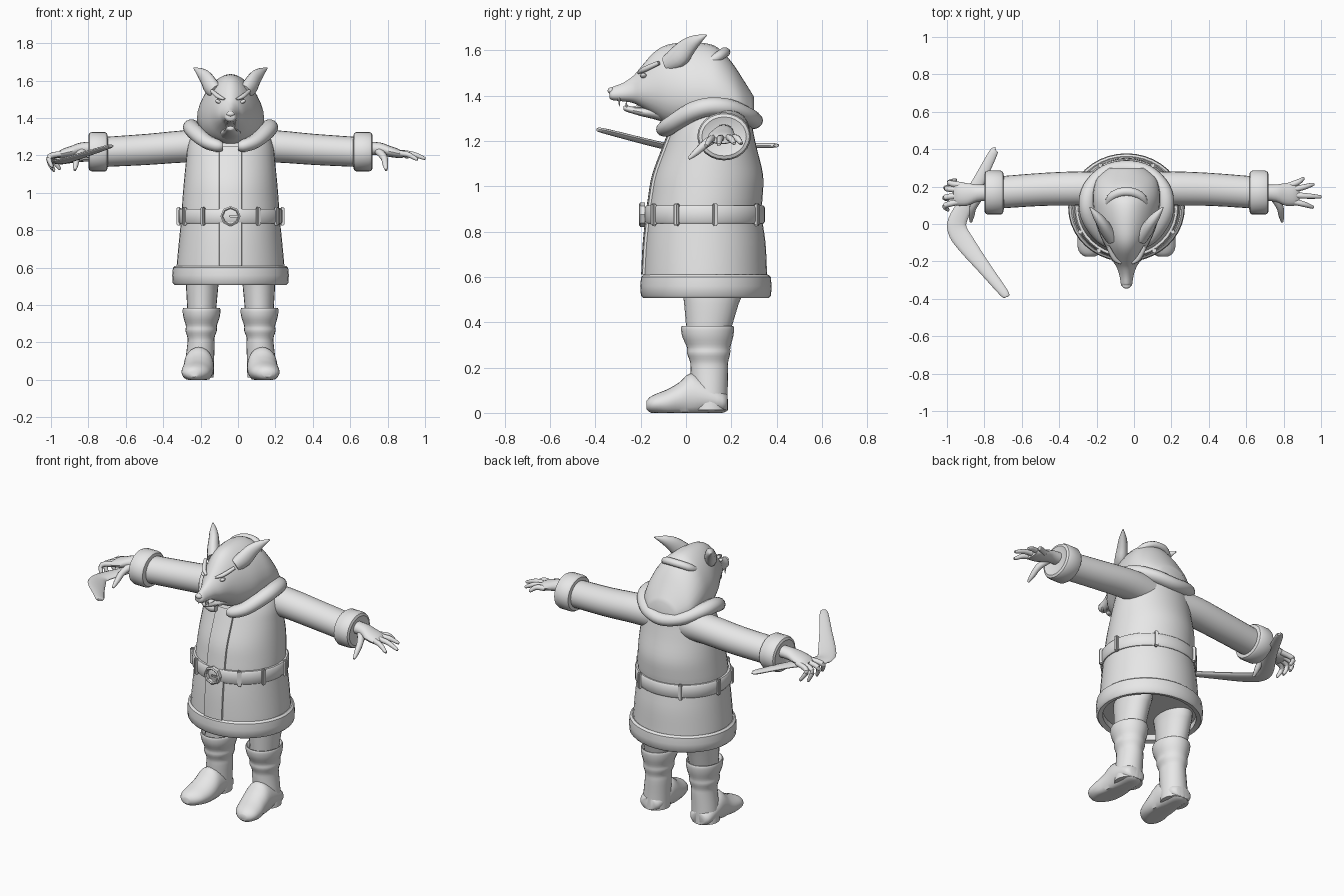
import bpy, bmesh, math
from mathutils import Vector

CX = -0.04  # body centre line
UP = Vector((0, 0, 1))
AXES = {'x': ((0, 1, 0), (0, 0, 1)), 'y': ((1, 0, 0), (0, 0, 1)), 'z': ((1, 0, 0), (0, 1, 0))}
grey = bpy.data.materials.new("plain_grey")
grey.diffuse_color = (0.8, 0.8, 0.8, 1)


def make(name, bm):
    bmesh.ops.recalc_face_normals(bm, faces=bm.faces)
    me = bpy.data.meshes.new(name)
    bm.to_mesh(me)
    bm.free()
    me.materials.append(grey)
    ob = bpy.data.objects.new(name, me)
    bpy.context.collection.objects.link(ob)
    return ob


def spline(rows, n):
    """Catmull-Rom interpolation of section rows."""
    out = []
    for i in range(len(rows) - 1):
        p = [rows[max(i - 1, 0)], rows[i], rows[i + 1], rows[min(i + 2, len(rows) - 1)]]
        for k in range(n):
            t = k / n
            out.append(tuple(b + 0.5 * t * (c - a + t * (2*a - 5*b + 4*c - d + t * (3*(b - c) + d - a)))
                             for a, b, c, d in zip(*p)))
    return out + [tuple(rows[-1])]


def loft(name, rows, axis=None, n=3, sides=24, s=1, cx=CX, egg=0.0, loop=False, caps=True, floor=-1):
    """Skin elliptical sections (x, y, z, half width, half height)."""
    rows = spline(rows, n)
    bm = bmesh.new()
    rings = []
    for i, (x, y, z, a, b) in enumerate(rows):
        if axis:
            A, B = map(Vector, AXES[axis])
        else:
            t = Vector(rows[min(i + 1, len(rows) - 1)][:3]) - Vector(rows[max(i - 1, 0)][:3])
            t.normalize()
            A = t.cross(UP).normalized()
            B = A.cross(t)
        ring = []
        for k in range(sides):
            u, v = math.cos(math.tau * k / sides), math.sin(math.tau * k / sides)
            p = Vector((x, y, z)) + A * (a * u * (1 - egg * v)) + B * (b * v)
            ring.append(bm.verts.new((cx + s * p.x, p.y, max(p.z, floor))))
        rings.append(ring)
    for i in range(len(rings) if loop else len(rings) - 1):
        r, q = rings[i], rings[(i + 1) % len(rings)]
        for k in range(sides):
            j = (k + 1) % sides
            bm.faces.new((r[k], r[j], q[j], q[k]))
    if caps and not loop:
        bm.faces.new(rings[0])
        bm.faces.new(rings[-1])
    return make(name, bm)


def ball(name, loc, size, rot=(0, 0, 0)):
    bm = bmesh.new()
    bmesh.ops.create_uvsphere(bm, u_segments=14, v_segments=8, radius=1)
    ob = make(name, bm)
    ob.location, ob.scale, ob.rotation_euler = loc, size, rot
    return ob


def box(name, loc, size, rz=0):
    bm = bmesh.new()
    bmesh.ops.create_cube(bm, size=1)
    bmesh.ops.scale(bm, vec=size, verts=bm.verts)
    bmesh.ops.bevel(bm, geom=bm.edges[:], offset=min(size) * 0.25, segments=2, affect='EDGES')
    ob = make(name, bm)
    ob.location, ob.rotation_euler = loc, (0, 0, rz)
    return ob


# Coat body
coat = [(0, .088, .55, .29, .275), (0, .085, .61, .288, .273), (0, .085, .75, .275, .266),
        (0, .083, .88, .262, .25), (0, .09, .95, .258, .248), (0, .1, 1.05, .25, .24),
        (0, .108, 1.17, .238, .204), (0, .115, 1.25, .228, .18), (0, .125, 1.32, .2, .16),
        (0, .13, 1.38, .14, .12)]
loft("coat", coat, 'z', n=4, sides=40)
# Hem band: closed rounded profile swept round the coat
loft("hem_band", [(0, .088, z, .288 + d, .266 + d) for d, z in
                  ((-.015, .515), (.012, .508), (.021, .518), (.024, .56), (.02, .6), (.008, .61), (-.015, .6))],
     'z', n=1, sides=40, loop=True)
# Front placket strip that follows the coat surface
bm = bmesh.new()
grid = []
for (_, y, z, a, b) in spline(coat[1:8], 4):
    grid.append([bm.verts.new((CX + x, y - b * math.sqrt(1 - (x / a) ** 2) - (.01 if abs(x) < .061 else -.01), z))
                 for x in (-.062, -.06, -.03, 0, .03, .06, .062)])
for r, q in zip(grid, grid[1:]):
    for k in range(6):
        bm.faces.new((r[k], r[k + 1], q[k + 1], q[k]))
make("placket", bm)

# Belt, loops and buckle
loft("belt", [(0, .083, z, .26 + d, .247 + d) for d, z in
              ((-.01, .835), (.012, .835), (.019, .845), (.019, .905), (.012, .915), (-.01, .915))],
     'z', n=1, sides=40, loop=True)
for s in (-1, 1):
    for deg in (32, 62, 100, 150):
        t = math.radians(deg)
        box("belt_loop", (CX + s * .28 * math.sin(t), .083 - .266 * math.cos(t), .875),
            (.024, .024, .1), s * t)
loft("buckle", [(0, -.19 + dy, .875, r, r) for r, dy in
                ((.04, .01), (.04, -.012), (.046, -.017), (.054, -.012), (.054, .01))],
     'y', n=1, sides=8, loop=True)
box("buckle_prong", (CX + .018, -.197, .875), (.05, .012, .012))

# Fur collar, open at the throat
half = [(.045, -.09, 1.25, .03, .025), (.07, -.09, 1.252, .043, .034), (.13, -.06, 1.275, .045, .038),
        (.19, .02, 1.325, .045, .042), (.21, .1, 1.35, .045, .042), (.19, .19, 1.345, .045, .04),
        (.11, .27, 1.31, .045, .038)]
loft("fur_collar", half + [(0, .295, 1.29, .045, .038)] + [(-r[0],) + r[1:] for r in half[::-1]],
     n=4, sides=14)

for s in (-1, 1):
    # Sleeves and cuffs
    loft("sleeve", [(.1, .19, 1.25, .085, .088), (.25, .19, 1.248, .091, .086),
                    (.45, .185, 1.232, .088, .083), (.69, .168, 1.218, .086, .08)], 'x', s=s)
    loft("cuff", [(x, .168, 1.22, .118 - d, .106 - d) for x, d in
                  ((.655, .035), (.66, .008), (.672, 0), (.74, 0), (.754, .006), (.76, .02), (.75, .05))],
         'x', n=1, s=s)
    # Palm
    loft("palm", [(.73, .168, 1.238, .042, .036), (.80, .165, 1.235, .046, .034),
                  (.85, .158, 1.222, .06, .03), (.9, .158, 1.21, .06, .024),
                  (.925, .158, 1.203, .05, .014)], 'x', s=s, sides=16)
    # Fingers: open on one hand, curled round the throwing stick on the other
    if s == 1:
        tips = [(1.035, .145, 1.185), (.997, .212, 1.19), (.945, .243, 1.19), (.995, .09, 1.18)]
    else:
        tips = [(.955, .13, 1.13), (.945, .2, 1.12), (.915, .235, 1.13), (.955, .075, 1.14)]
    for y0, (x, y, z) in zip((.155, .18, .205, .125), tips):
        mid = ((.89 + x) / 2 + (0 if s == 1 else .045), (y0 + y) / 2, (1.21 + z) / 2 + (.012 if s == 1 else .02))
        loft("finger", [(.87, y0, 1.212, .017, .016), mid + (.015, .015), (x, y, z, .009, .009),
                        (x + .003, y, z - .002, .002, .002)], n=4, sides=10, s=s)
    loft("thumb", [(.79, .145, 1.225, .024, .022), (.82, .09, 1.19, .019, .019), (.828, .045, 1.15, .015, .015),
                   (.832, .012, 1.122, .007, .007)], n=4, sides=10, s=s)

    # Trousers
    loft("trouser_leg", [(.125, .12, .75, .12, .14), (.147, .12, .55, .09, .135),
                         (.152, .112, .48, .085, .12), (.154, .098, .35, .075, .095)], 'z', s=s)
    # Boot shaft with folded top
    loft("boot_shaft", [(.155, .095, .355, .07, .09), (.155, .095, .383, .094, .11), (.155, .095, .372, .101, .117),
                        (.155, .096, .335, .097, .112), (.156, .1, .29, .083, .096), (.157, .1, .262, .084, .095),
                        (.158, .102, .225, .072, .084), (.158, .103, .19, .073, .083),
                        (.165, .104, .1, .077, .08), (.17, .105, .012, .08, .08)], 'z', s=s)
    # Foot
    loft("boot_foot", [(.172, .183, .045, .045, .035), (.172, .16, .05, .07, .05), (.17, .08, .07, .08, .08),
                       (.17, .02, .075, .08, .1), (.172, -.03, .058, .082, .077), (.18, -.08, .045, .082, .06),
                       (.188, -.13, .04, .072, .045), (.194, -.16, .036, .05, .033), (.196, -.175, .034, .024, .018)],
         'y', s=s, floor=0)

# Animal head: skull and muzzle in one loft, narrower at the crown
skull = [(-.338, 1.39, 1.425, .018), (-.325, 1.38, 1.438, .029), (-.28, 1.375, 1.455, .036),
         (-.235, 1.368, 1.485, .05), (-.2, 1.35, 1.525, .07), (-.14, 1.31, 1.592, .1), (-.08, 1.27, 1.625, .13),
         (0, 1.25, 1.635, .16), (.08, 1.25, 1.632, .172), (.14, 1.25, 1.612, .176), (.2, 1.26, 1.55, .17),
         (.25, 1.27, 1.475, .15), (.3, 1.29, 1.395, .09)]
loft("head", [(0, y, (lo + hi) / 2, w, (hi - lo) / 2) for y, lo, hi, w in skull], 'y', egg=.22, sides=28)
loft("lower_jaw", [(0, -.275, 1.345, .012, .008), (0, -.262, 1.343, .024, .014), (0, -.2, 1.328, .035, .018),
                   (0, -.12, 1.325, .06, .035), (0, -.05, 1.32, .08, .06)], 'y', sides=16)
ball("nose", (CX, -.33, 1.422), (.022, .016, .015))
ball("tongue", (CX, -.2, 1.35), (.02, .055, .008), (.1, 0, 0))
for s in (-1, 1):
    loft("upper_fang", [(.024, -.295, 1.39, .007, .007), (.024, -.294, 1.352, .001, .001)], 'z', n=1, sides=8, s=s)
    loft("lower_fang", [(.017, -.262, 1.345, .006, .006), (.018, -.264, 1.378, .001, .001)], 'z', n=1, sides=8, s=s)
    ball("eye", (CX + s * .066, -.188, 1.488), (.017, .014, .01), (0, -s * .5, 0))
    loft("brow", [(.03, -.21, 1.5, .006, .005), (.065, -.185, 1.515, .013, .012), (.1, -.12, 1.545, .01, .01)],
         s=s, sides=10)
    # Swept-back pointed ears
    loft("ear", [(.075, -.08, 1.54, .035, .04), (.105, -.035, 1.57, .036, .05), (.13, .005, 1.612, .03, .042),
                 (.16, .045, 1.643, .022, .026), (.196, .09, 1.667, .003, .003)], s=s, sides=14)
# Raised fold behind the crown
fold = [(.105, .1, 1.545, .012, .016), (.085, .14, 1.57, .022, .022), (.045, .165, 1.588, .024, .022)]
loft("crown_fold", fold + [(0, .172, 1.592, .024, .022)] + [(-r[0],) + r[1:] for r in fold[::-1]], sides=10)

# Bent throwing stick
loft("throwing_stick", [(-.74, .398, 1.18, .012, .006), (-.755, .375, 1.18, .024, .011), (-.85, .19, 1.178, .035, .013),
                        (-.935, .04, 1.168, .048, .014), (-.945, -.03, 1.168, .052, .014),
                        (-.9, -.105, 1.18, .05, .014), (-.8, -.235, 1.212, .036, .013),
                        (-.695, -.368, 1.246, .024, .011), (-.68, -.39, 1.25, .012, .006)],
     cx=0, n=4, sides=14)

# Smooth shading with crisp edges
for ob in bpy.context.scene.objects:
    ob.select_set(True)
    bpy.context.view_layer.objects.active = ob
bpy.ops.object.shade_smooth_by_angle(angle=math.radians(40))
